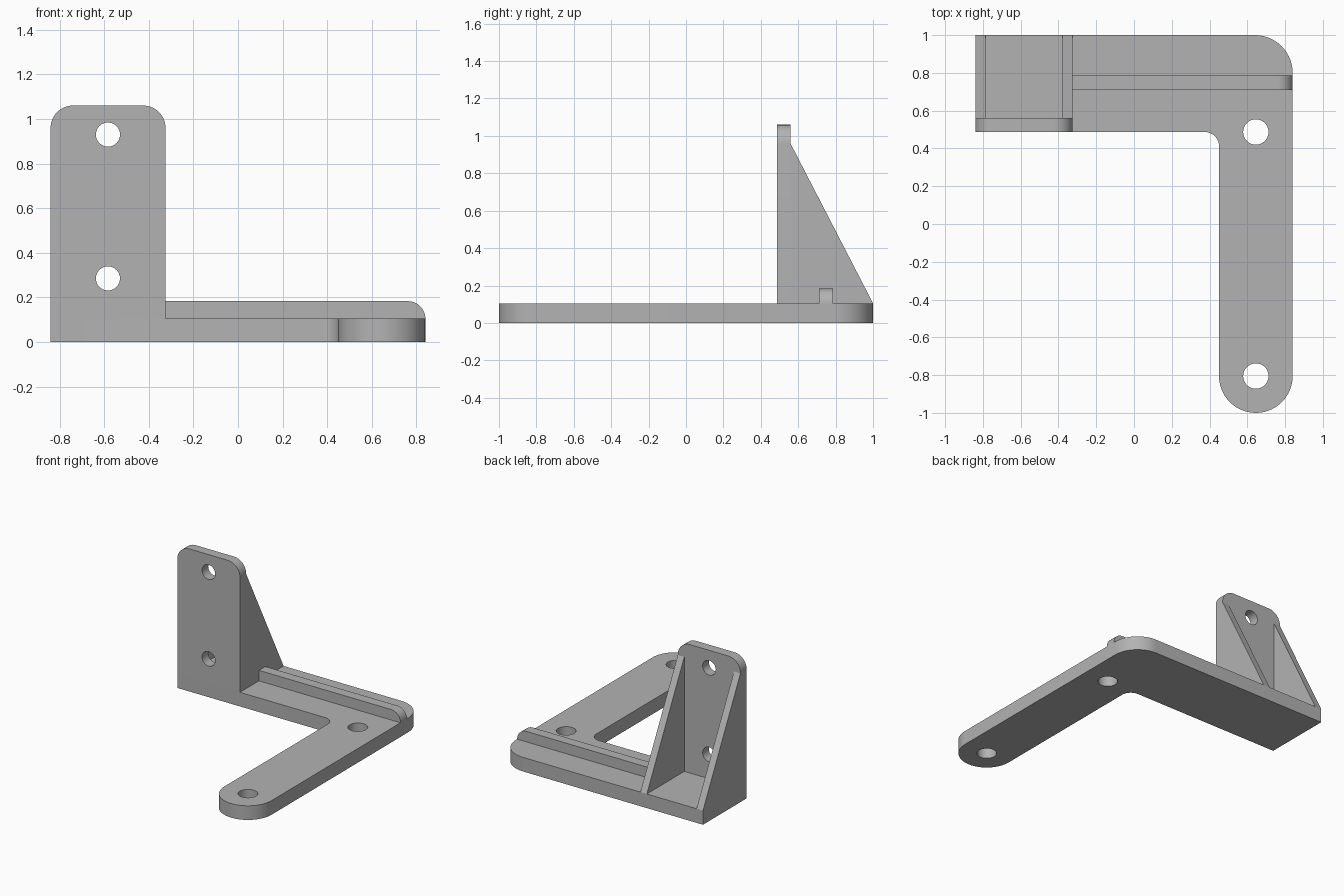
import bpy
import bmesh
import math
from mathutils import Vector

cube = bpy.data.objects.get("Cube")
if cube:
    bpy.data.objects.remove(cube, do_unlink=True)

grey = bpy.data.materials.new("plain grey")
grey.use_nodes = True
grey.diffuse_color = (0.45, 0.45, 0.45, 1)
grey.node_tree.nodes["Principled BSDF"].inputs["Base Color"].default_value = (0.45, 0.45, 0.45, 1)

# Place a flat (u, v) point at depth w along the extrusion axis
PLACE = {
    "x": lambda u, v, w: (w, u, v),
    "y": lambda u, v, w: (u, w, v),
    "z": lambda u, v, w: (u, v, w),
}


def rounded(corners, steps=14):
    """Outline from (u, v, radius) corners, with tangent arcs."""
    points = []
    for i, (u, v, radius) in enumerate(corners):
        here = Vector((u, v))
        if radius == 0:
            points.append(here)
            continue
        a = (Vector(corners[i - 1][:2]) - here).normalized()
        b = (Vector(corners[(i + 1) % len(corners)][:2]) - here).normalized()
        centre = here + (a + b) * radius  # all rounded corners are right angles
        for k in range(steps + 1):
            t = math.pi / 2 * k / steps
            points.append(centre - b * radius * math.cos(t) - a * radius * math.sin(t))
    return points


def circle(u, v, radius, sides=48):
    return [Vector((u + radius * math.cos(math.tau * k / sides),
                    v + radius * math.sin(math.tau * k / sides))) for k in range(sides)]


def prism(name, outline, axis, low, high):
    bm = bmesh.new()
    rings = [[bm.verts.new(PLACE[axis](p.x, p.y, w)) for p in outline] for w in (low, high)]
    for ring in rings:
        bm.faces.new(ring)
    n = len(outline)
    for i in range(n):
        j = (i + 1) % n
        bm.faces.new((rings[0][i], rings[0][j], rings[1][j], rings[1][i]))
    bmesh.ops.remove_doubles(bm, verts=bm.verts, dist=1e-5)
    bmesh.ops.recalc_face_normals(bm, faces=bm.faces)
    mesh = bpy.data.meshes.new(name)
    bm.to_mesh(mesh)
    bm.free()
    mesh.materials.append(grey)
    obj = bpy.data.objects.new(name, mesh)
    bpy.context.collection.objects.link(obj)
    return obj


def part(name, outline, axis, low, high, holes=()):
    obj = prism(name, outline, axis, low, high)
    bpy.ops.object.select_all(action="DESELECT")
    bpy.context.view_layer.objects.active = obj
    obj.select_set(True)
    for u, v, radius in holes:
        cutter = prism("hole_cutter", circle(u, v, radius), axis, low - 0.1, high + 0.1)
        cutter.hide_render = True
        cut = obj.modifiers.new("hole", "BOOLEAN")
        cut.operation = "DIFFERENCE"
        cut.solver = "EXACT"
        cut.object = cutter
        bpy.ops.object.modifier_apply(modifier=cut.name)
        bpy.data.objects.remove(cutter, do_unlink=True)
    bpy.ops.object.shade_smooth_by_angle(angle=math.radians(30))
    return obj


SIDE, INNER, BACK = 0.84, -0.325, 1.0
FRONT, WALL_BACK, TOP = 0.487, 0.56, 0.105

# L-shaped base with a round arm end and two screw holes
part("base_plate", rounded([
    (-SIDE, BACK, 0), (-SIDE, FRONT, 0), (0.45, FRONT, 0.075),
    (0.45, -1, 0.195), (SIDE, -1, 0.195), (SIDE, BACK, 0.2),
]), "z", 0, TOP, [(0.645, FRONT, 0.067), (0.645, -0.805, 0.067)])

# Upright mounting plate
part("upright_plate", rounded([
    (-SIDE, TOP, 0), (INNER, TOP, 0), (INNER, 1.06, 0.1), (-SIDE, 1.06, 0.1),
]), "y", FRONT, WALL_BACK, [(-0.583, 0.93, 0.054), (-0.583, 0.285, 0.054)])

# Triangular gussets behind both edges of the upright
for name, low in (("right_gusset", -SIDE), ("left_gusset", INNER - 0.053)):
    part(name, rounded([(WALL_BACK, TOP, 0), (BACK, TOP, 0), (WALL_BACK, 0.957, 0)]),
         "x", low, low + 0.053)

# Locating ridge along the base, rounded at its outer end
part("ridge", rounded([
    (INNER, TOP, 0), (SIDE, TOP, 0), (SIDE, 0.183, 0.078), (INNER, 0.183, 0),
]), "y", 0.71, 0.785)
